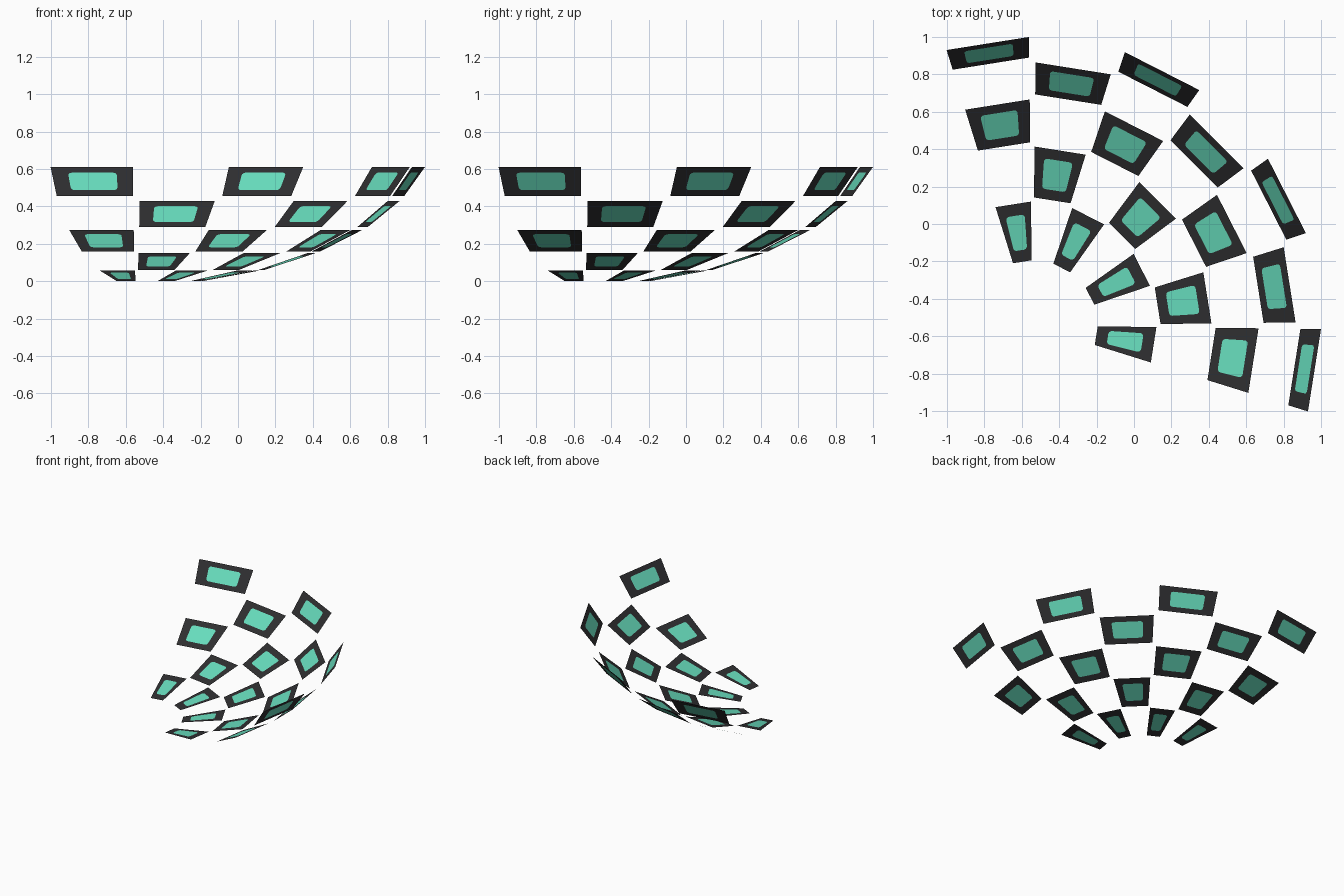
import bpy, bmesh, math
from mathutils import Vector

if "Cube" in bpy.data.objects:
    bpy.data.objects.remove(bpy.data.objects["Cube"])


def material(name, rgb):
    m = bpy.data.materials.new(name)
    m.diffuse_color = (*rgb, 1)
    m.use_nodes = True
    m.node_tree.nodes["Principled BSDF"].inputs["Base Color"].default_value = m.diffuse_color
    return m


BLACK = material("charcoal panel", (0.028, 0.028, 0.030))
GREEN = material("mint inlay", (0.138, 0.73, 0.515))

AXIS = -0.543          # bowl axis sits at x = y = AXIS
STEP, GAP = 18, 0.69   # column width and half gap, degrees
# rows from the rim down: inner radius, lower z, outer radius, upper z
ROWS = [(1.433, 0.457, 1.543, 0.611),
        (1.236, 0.289, 1.407, 0.429),
        (0.980, 0.158, 1.209, 0.275),
        (0.685, 0.061, 0.957, 0.150),
        (0.349, 0.000, 0.663, 0.058)]


def point(radius, z, degrees):
    a = math.radians(degrees)
    return Vector((AXIS + radius * math.cos(a), AXIS + radius * math.sin(a), z))


def panel(name, a, b, c, d):
    """Flat four-sided panel with a rounded inlay cut into its middle."""
    def at(u, v):
        return a.lerp(b, u).lerp(d.lerp(c, u), v)

    ru = 0.018 / (at(1, .5) - at(0, .5)).length
    rv = 0.018 / (at(.5, 1) - at(.5, 0)).length
    bm = bmesh.new()
    outer = [bm.verts.new(p) for p in (a, b, c, d)]
    corners = []
    for i, (u, v) in enumerate(((.2, .2), (.8, .2), (.8, .8), (.2, .8))):
        cu, cv = u + (ru if u < .5 else -ru), v + (rv if v < .5 else -rv)
        arc = [math.radians(180 + 90 * i + 30 * k) for k in range(4)]
        corners.append([bm.verts.new(at(cu + ru * math.cos(t), cv + rv * math.sin(t)))
                        for t in arc])
    # inlay
    bm.faces.new([p for arc in corners for p in arc]).material_index = 1
    # frame around the inlay
    for i in range(4):
        j = (i + 1) % 4
        for p, q in zip(corners[i], corners[i][1:]):
            bm.faces.new((outer[i], q, p))
        bm.faces.new((outer[i], outer[j], corners[j][0], corners[i][-1]))
    bmesh.ops.recalc_face_normals(bm, faces=bm.faces)
    bm.normal_update()
    # face the hollow side of the bowl
    if sum(f.normal.z for f in bm.faces) < 0:
        bmesh.ops.reverse_faces(bm, faces=bm.faces)
    me = bpy.data.meshes.new(name)
    bm.to_mesh(me)
    bm.free()
    me.materials.append(BLACK)
    me.materials.append(GREEN)
    bpy.context.collection.objects.link(bpy.data.objects.new(name, me))


# checkerboard of panels over part of the bowl
for row, (r0, z0, r1, z1) in enumerate(ROWS):
    for col in range(row % 2, 7, 2):
        left = 108 - STEP * col - GAP
        right = 108 - STEP * (col + 1) + GAP
        panel(f"panel_row{row + 1}_column{col + 1}",
              point(r0, z0, left), point(r0, z0, right),
              point(r1, z1, right), point(r1, z1, left))
